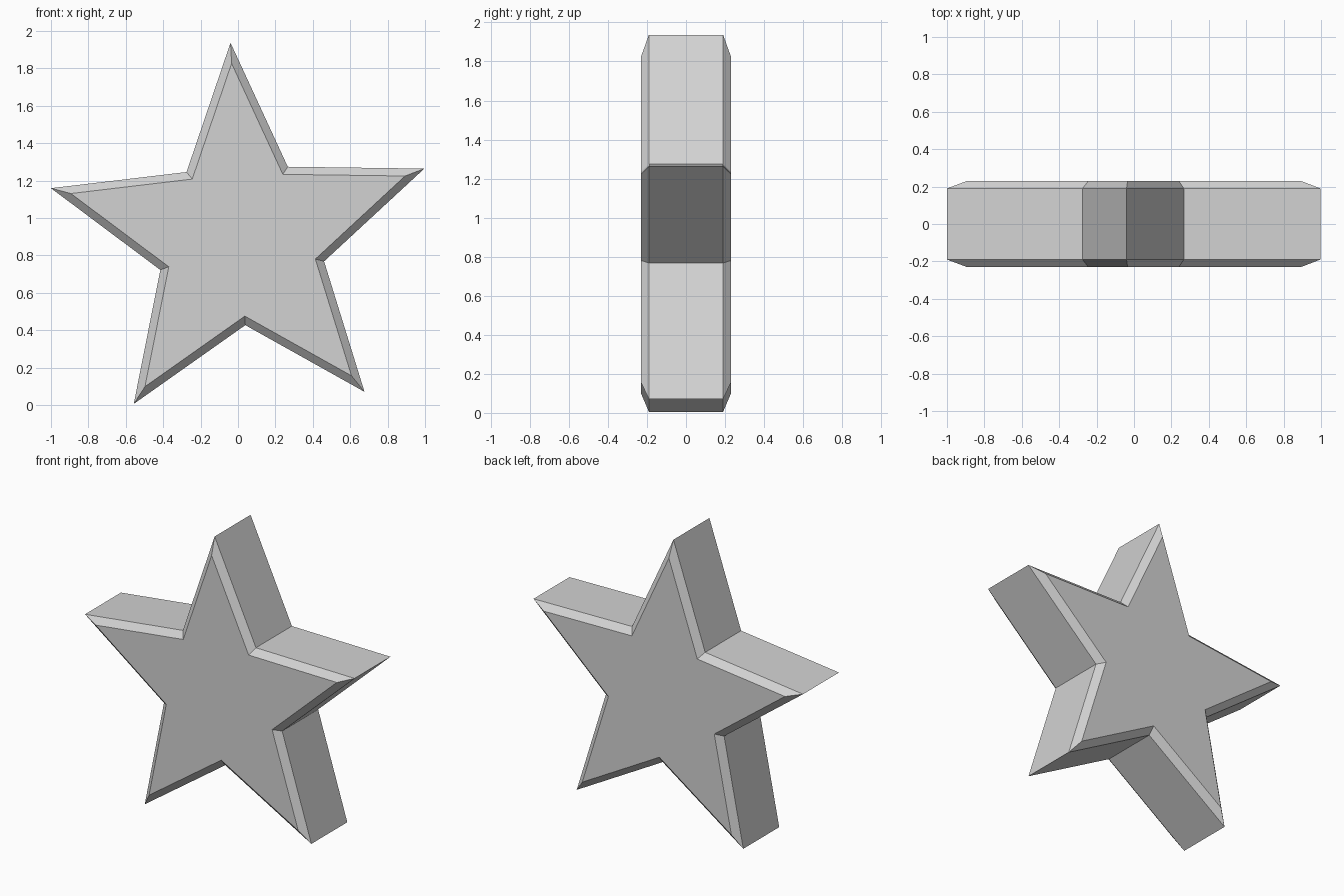
import bpy
import bmesh
from math import cos, sin, radians

cube = bpy.data.objects.get("Cube")
if cube:
    bpy.data.objects.remove(cube, do_unlink=True)

# Star proportions
POINTS = 5
OUTER, INNER = 1.051, 0.461
CENTRE_X, CENTRE_Z = 0.015, 0.887
TILT = radians(93)
FACE_SCALE = 0.895      # flat face relative to the full outline
SIDE_Y, FACE_Y = 0.19, 0.23

grey = bpy.data.materials.new("light_grey")
grey.use_nodes = True
colour = (0.65, 0.65, 0.65, 1)
grey.diffuse_color = colour
grey.node_tree.nodes["Principled BSDF"].inputs["Base Color"].default_value = colour


def star_ring(bm, y, scale):
    """Ring of alternating tips and notches at depth y."""
    ring = []
    for i in range(POINTS * 2):
        radius = scale * (INNER if i % 2 else OUTER)
        angle = TILT + radians(180 / POINTS) * i
        ring.append(bm.verts.new((CENTRE_X + radius * cos(angle), y,
                                  CENTRE_Z + radius * sin(angle))))
    return ring


# Thick star with chamfered front and back rims
bm = bmesh.new()
sections = [(-FACE_Y, FACE_SCALE), (-SIDE_Y, 1), (SIDE_Y, 1), (FACE_Y, FACE_SCALE)]
rings = [star_ring(bm, y, scale) for y, scale in sections]
for a, b in zip(rings, rings[1:]):
    for i in range(len(a)):
        j = (i + 1) % len(a)
        bm.faces.new((a[i], a[j], b[j], b[i]))
bm.faces.new(rings[0])
bm.faces.new(rings[-1])
bmesh.ops.recalc_face_normals(bm, faces=bm.faces)

mesh = bpy.data.meshes.new("star")
bm.to_mesh(mesh)
bm.free()
mesh.materials.append(grey)
star = bpy.data.objects.new("star", mesh)
bpy.context.collection.objects.link(star)
